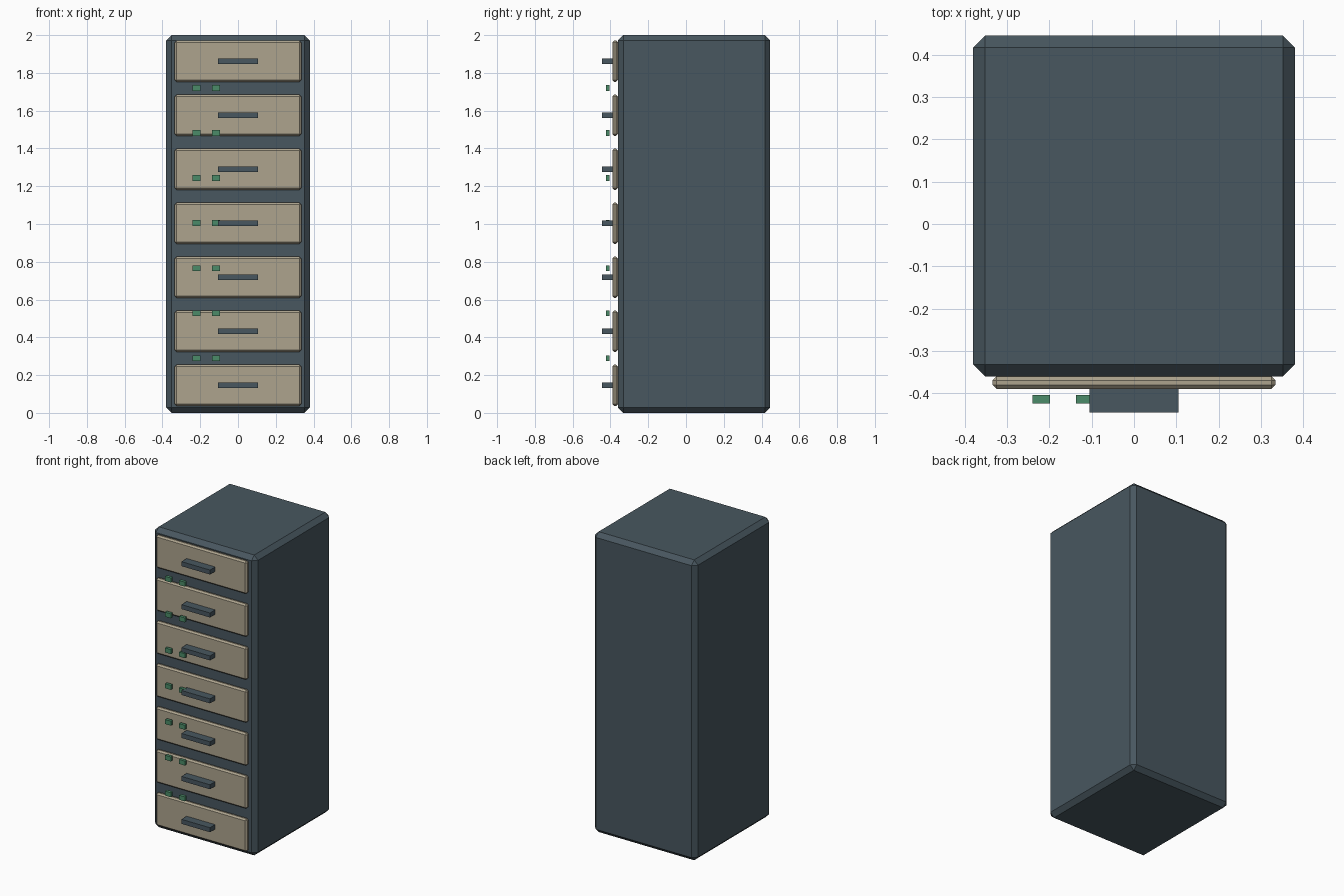
import bpy

if "Cube" in bpy.data.objects:
    bpy.data.objects.remove(bpy.data.objects["Cube"])


def material(name, color):
    m = bpy.data.materials.new(name)
    m.diffuse_color = (*color, 1)
    m.use_nodes = True
    m.node_tree.nodes["Principled BSDF"].inputs["Base Color"].default_value = m.diffuse_color
    return m


def box(name, lo, hi, mat, bevel=0):
    bpy.ops.mesh.primitive_cube_add(size=1, location=[(a + b) / 2 for a, b in zip(lo, hi)])
    ob = bpy.context.object
    ob.name = name
    ob.scale = [b - a for a, b in zip(lo, hi)]
    bpy.ops.object.transform_apply(location=False, rotation=False, scale=True)
    ob.data.materials.append(mat)
    if bevel:
        mod = ob.modifiers.new("chamfer", 'BEVEL')
        mod.width = bevel
        mod.segments = 1
    return ob


steel = material("dark_steel", (0.065, 0.095, 0.115))
beige = material("beige_panel", (0.42, 0.37, 0.27))
green = material("green_light", (0.07, 0.26, 0.14))

# Cabinet body with chamfered edges
box("cabinet", (-0.38, -0.36, 0), (0.38, 0.445, 2), steel, 0.028)

for i in range(7):
    # Drawer front and its handle
    z = 0.146 + 0.286 * i
    box(f"drawer_front_{i + 1}", (-0.335, -0.39, z - 0.109), (0.335, -0.36, z + 0.109), beige, 0.01)
    box(f"handle_{i + 1}", (-0.105, -0.445, z - 0.015), (0.105, -0.39, z + 0.015), steel)

    # Pair of indicator lights
    z = 0.29 + 0.2383 * i
    for side, x in (("left", -0.219), ("right", -0.116)):
        box(f"light_{side}_{i + 1}", (x - 0.021, -0.424, z - 0.015), (x + 0.021, -0.404, z + 0.015), green)
